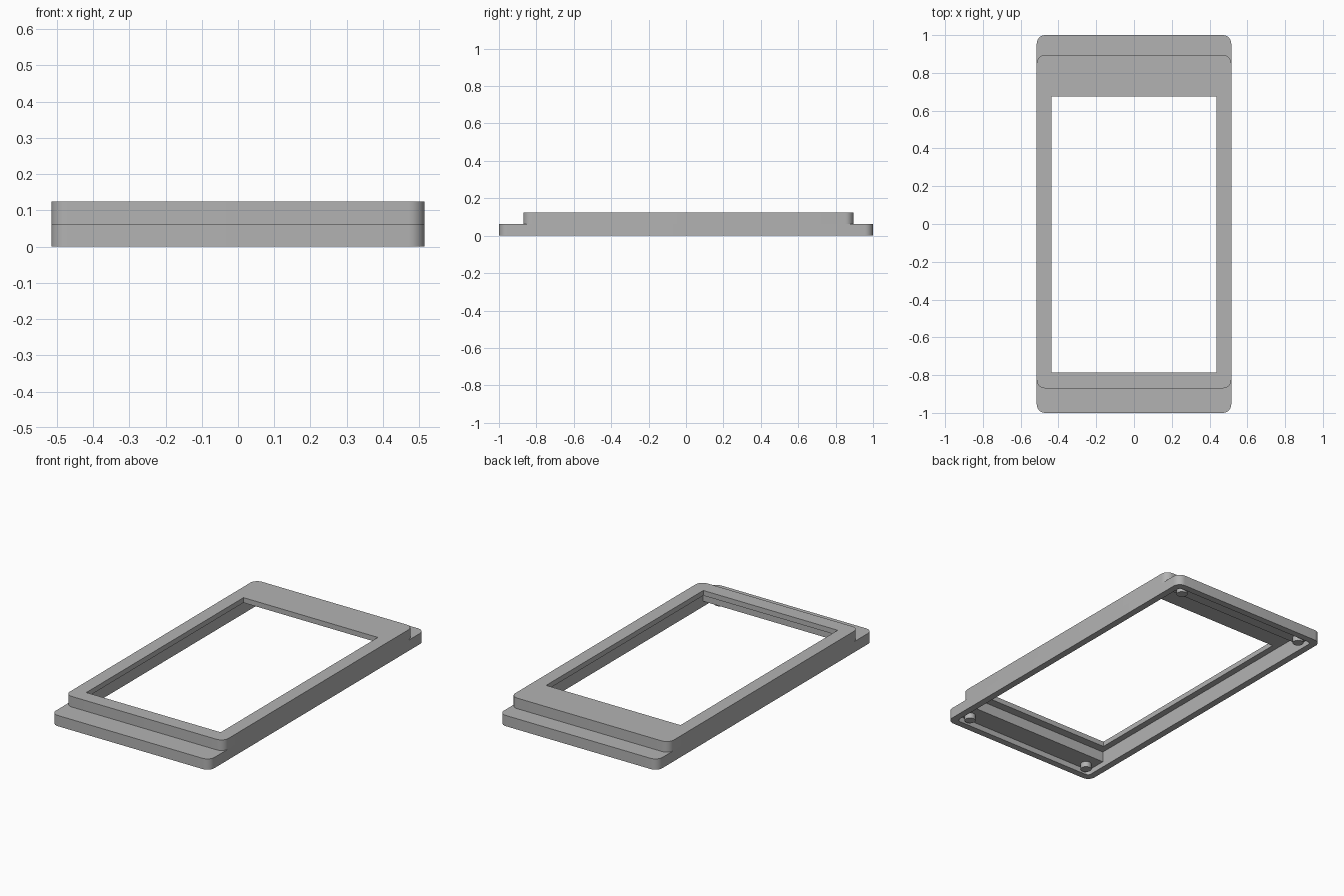
import bpy, bmesh, math

if "Cube" in bpy.data.objects:
    bpy.data.objects.remove(bpy.data.objects["Cube"])

grey = bpy.data.materials.new("plain grey")
grey.use_nodes = True
colour = (0.45, 0.45, 0.45, 1)
grey.diffuse_color = colour
grey.node_tree.nodes["Principled BSDF"].inputs["Base Color"].default_value = colour


def prism(name, half_x, y0, y1, z0, z1, radius=0, segments=8):
    """Upright block with rounded vertical corners."""
    points = []
    corners = [(half_x, y1), (-half_x, y1), (-half_x, y0), (half_x, y0)]
    for i, (x, y) in enumerate(corners):
        cx = x - math.copysign(radius, x)
        cy = y - radius if y == y1 else y + radius
        steps = segments if radius else 0
        for s in range(steps + 1):
            a = math.pi / 2 * (i + s / max(steps, 1))
            points.append((cx + radius * math.cos(a), cy + radius * math.sin(a), z0))
    bm = bmesh.new()
    face = bm.faces.new([bm.verts.new(p) for p in points])
    top = bmesh.ops.extrude_face_region(bm, geom=[face])
    moved = [g for g in top["geom"] if isinstance(g, bmesh.types.BMVert)]
    bmesh.ops.translate(bm, verts=moved, vec=(0, 0, z1 - z0))
    bmesh.ops.recalc_face_normals(bm, faces=bm.faces)
    mesh = bpy.data.meshes.new(name)
    bm.to_mesh(mesh)
    bm.free()
    mesh.materials.append(grey)
    obj = bpy.data.objects.new(name, mesh)
    bpy.context.collection.objects.link(obj)
    return obj


def smooth(obj):
    bpy.ops.object.select_all(action="DESELECT")
    obj.select_set(True)
    bpy.context.view_layer.objects.active = obj
    bpy.ops.object.shade_smooth_by_angle(angle=math.radians(30))


def cut(obj, cutters):
    """Apply the cutters and smooth the rounded corners."""
    bpy.context.view_layer.objects.active = obj
    for cutter in cutters:
        mod = obj.modifiers.new("cut", "BOOLEAN")
        mod.operation = "DIFFERENCE"
        mod.solver = "EXACT"
        mod.object = cutter
        bpy.ops.object.modifier_apply(modifier=mod.name)
    smooth(obj)


# Outer shell: long low base and shorter raised frame
base = prism("base_tray", 0.515, -1, 1, 0, 0.063, 0.045)
frame = prism("raised_frame", 0.515, -0.87, 0.895, 0.063, 0.125, 0.045)

# Hollow underside and window opening
low_cavity = prism("low_cavity_cutter", 0.475, -0.96, 0.96, -0.1, 0.033, 0.02)
deep_cavity = prism("deep_cavity_cutter", 0.475, -0.835, 0.86, -0.1, 0.095)
window = prism("window_cutter", 0.437, -0.785, 0.675, -0.1, 0.3)
cut(base, [low_cavity, deep_cavity])
cut(frame, [deep_cavity, window])
for cutter in (low_cavity, deep_cavity, window):
    bpy.data.objects.remove(cutter)

# Locating pegs under the end ledges
for side, x in (("left", 0.42), ("right", -0.42)):
    for end, y in (("front", -0.915), ("back", 0.915)):
        bpy.ops.mesh.primitive_cylinder_add(vertices=24, radius=0.03, depth=0.04,
                                            location=(x, y, 0.02))
        peg = bpy.context.object
        peg.name = f"{end}_{side}_peg"
        peg.data.materials.append(grey)
        smooth(peg)
